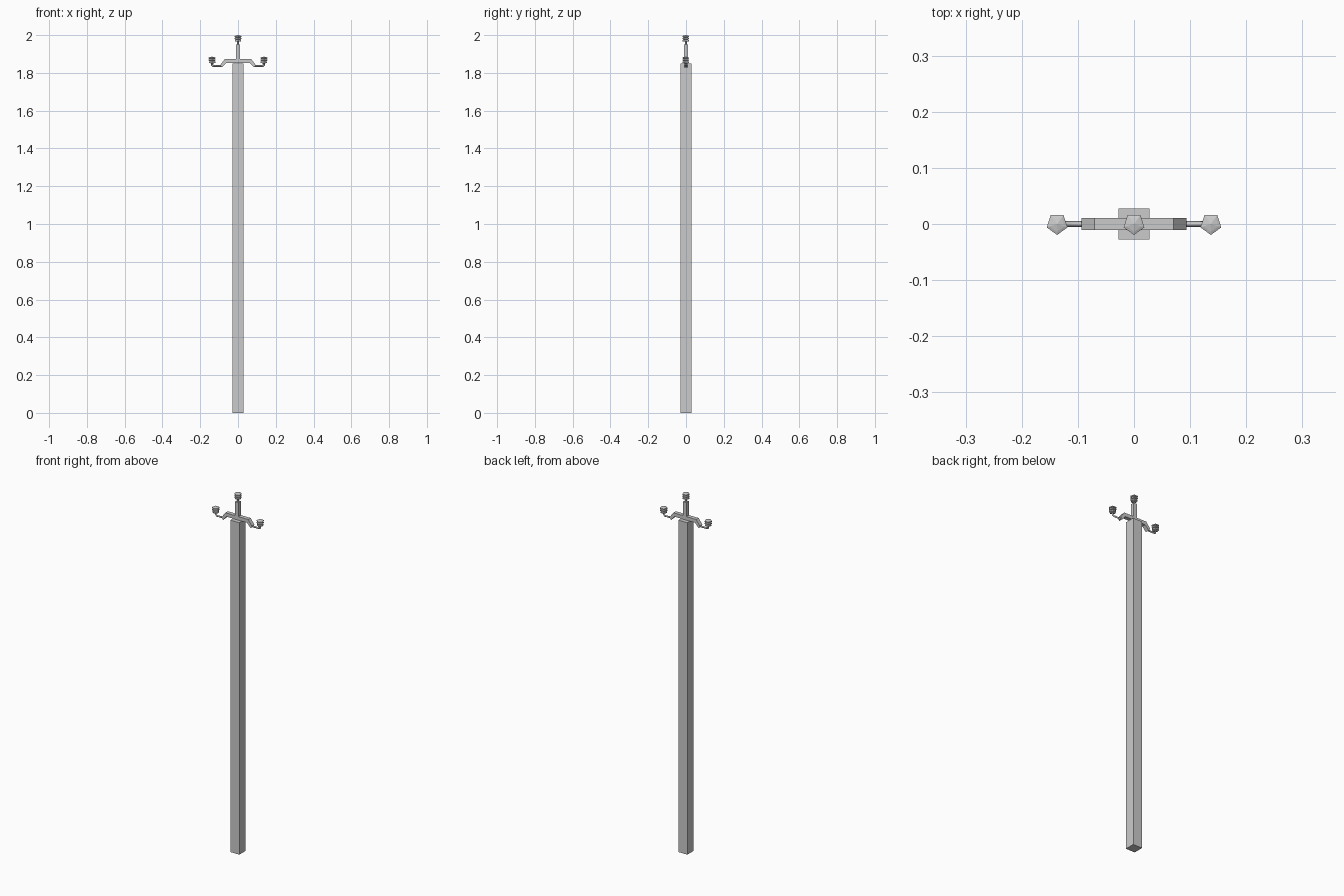
import bpy, bmesh, math

if "Cube" in bpy.data.objects:
    bpy.data.objects.remove(bpy.data.objects["Cube"])


def finish(name, bm):
    bmesh.ops.recalc_face_normals(bm, faces=bm.faces)
    me = bpy.data.meshes.new(name)
    bm.to_mesh(me)
    bm.free()
    ob = bpy.data.objects.new(name, me)
    bpy.context.collection.objects.link(ob)
    return ob


def box(name, sx, sy, z0, z1):
    bm = bmesh.new()
    bmesh.ops.create_cube(bm, size=1)
    for v in bm.verts:
        v.co = (v.co.x * sx, v.co.y * sy, z0 + (v.co.z + 0.5) * (z1 - z0))
    return finish(name, bm)


def lathe(name, profile, sides, x=0, z=0):
    bm = bmesh.new()
    rings = []
    for r, h in profile:
        ring = []
        for i in range(sides):
            a = -math.pi / 2 + 2 * math.pi * i / sides
            ring.append(bm.verts.new((x + r * math.cos(a), r * math.sin(a), z + h)))
        rings.append(ring)
    for a, b in zip(rings, rings[1:]):
        for i in range(sides):
            j = (i + 1) % sides
            bm.faces.new((a[i], a[j], b[j], b[i]))
    # pointed top, flat bottom
    tip = bm.verts.new((x, 0, z + profile[-1][1] + 0.003))
    for i in range(sides):
        bm.faces.new((rings[-1][i], rings[-1][(i + 1) % sides], tip))
    bm.faces.new(rings[0])
    return finish(name, bm)


def rod(name, points, radius):
    cu = bpy.data.curves.new(name, 'CURVE')
    cu.dimensions = '3D'
    cu.bevel_depth = radius
    cu.bevel_resolution = 0
    cu.use_fill_caps = True
    sp = cu.splines.new('POLY')
    sp.points.add(len(points) - 1)
    for p, (x, z) in zip(sp.points, points):
        p.co = (x, 0, z, 1)
    ob = bpy.data.objects.new(name, cu)
    bpy.context.collection.objects.link(ob)


# Square pole and the short post on its top
box("pole", 0.056, 0.056, 0, 1.85)
box("top_post", 0.022, 0.022, 1.86, 1.951)

# Crossarm with drooping ends: half profile mirrored, then extruded in y
top = [(0.07, 1.873), (0.094, 1.842)]
bottom = [(0.085, 1.829), (0.063, 1.853)]
half = top + bottom
outline = half + [(-x, z) for x, z in reversed(half)]
bm = bmesh.new()
face = bm.faces.new([bm.verts.new((x, -0.011, z)) for x, z in outline])
ext = bmesh.ops.extrude_face_region(bm, geom=[face])
bmesh.ops.translate(bm, vec=(0, 0.022, 0),
                    verts=[g for g in ext['geom'] if isinstance(g, bmesh.types.BMVert)])
finish("crossarm", bm)

# Ribbed five-sided insulators
ribs = [(0.010, 0), (0.018, 0.002), (0.018, 0.008), (0.013, 0.010),
        (0.013, 0.012), (0.0195, 0.014), (0.0195, 0.019), (0.014, 0.021),
        (0.014, 0.023), (0.0195, 0.025), (0.0195, 0.030), (0.014, 0.032)]
lathe("insulator_top", ribs, 5, 0, 1.965)
rod("pin_top", [(0, 1.945), (0, 1.97)], 0.0055)

# Bent pins carrying the side insulators
for side, s in (("left", -1), ("right", 1)):
    rod("pin_" + side, [(s * 0.085, 1.836), (s * 0.131, 1.836),
                        (s * 0.137, 1.842), (s * 0.137, 1.86)], 0.0055)
    lathe("insulator_" + side, ribs, 5, s * 0.137, 1.851)
